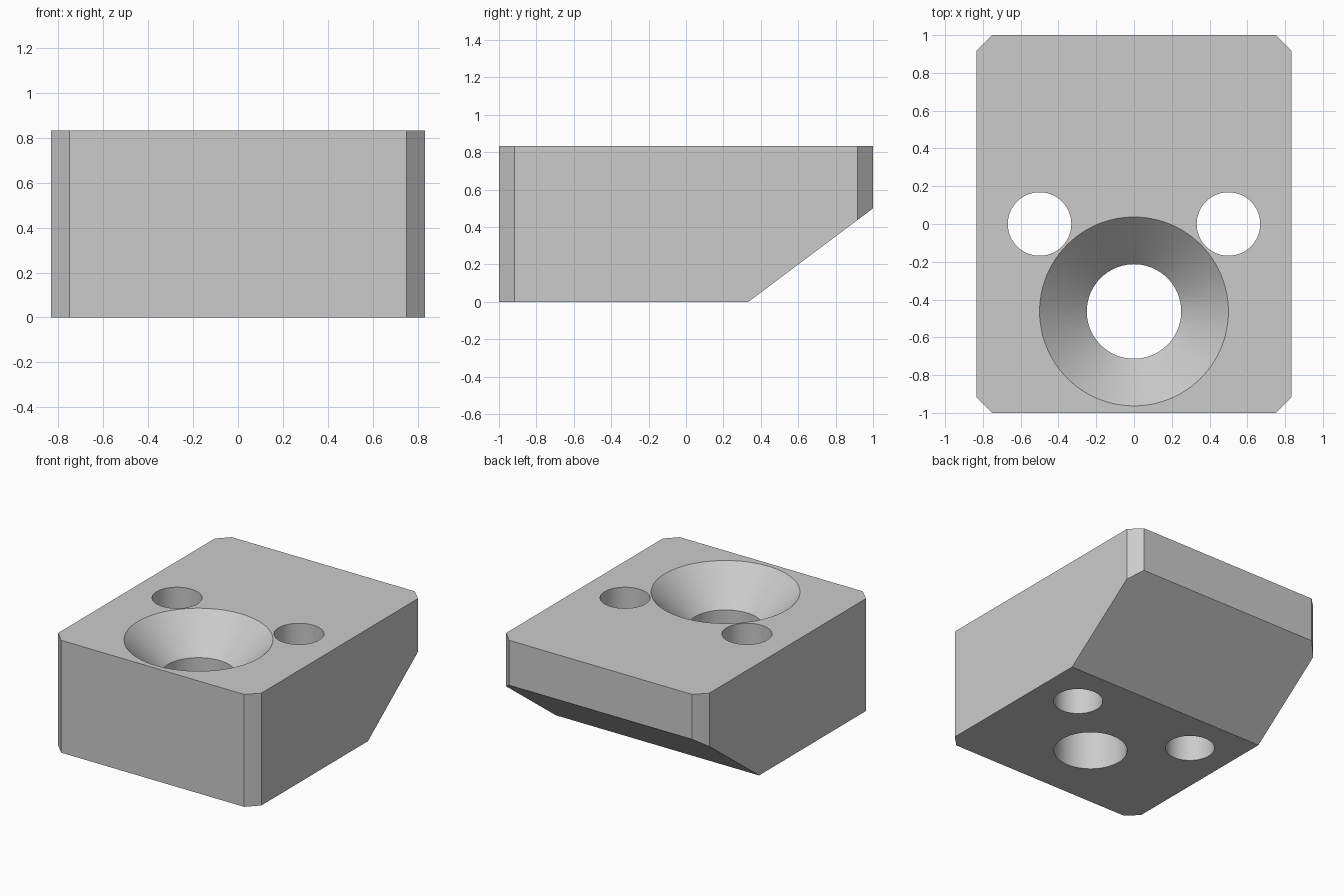
import bpy
import bmesh
import math
from mathutils import Matrix, Vector

HALF_W, HALF_L, HEIGHT = 0.833, 1.0, 0.833
CHAMFER = 0.083
SEGMENTS = 96

if "Cube" in bpy.data.objects:
    bpy.data.objects.remove(bpy.data.objects["Cube"])

grey = bpy.data.materials.new("light_grey")
grey.use_nodes = True
grey.diffuse_color = (0.6, 0.6, 0.6, 1)
grey.node_tree.nodes["Principled BSDF"].inputs["Base Color"].default_value = grey.diffuse_color


def finish(bm, name):
    bmesh.ops.recalc_face_normals(bm, faces=bm.faces)
    mesh = bpy.data.meshes.new(name)
    bm.to_mesh(mesh)
    bm.free()
    mesh.materials.append(grey)
    obj = bpy.data.objects.new(name, mesh)
    bpy.context.collection.objects.link(obj)
    return obj


def revolved(name, profile, x, y):
    """Solid of revolution from (radius, z) points running bottom to top."""
    bm = bmesh.new()
    rings = []
    for r, z in profile:
        rings.append(bmesh.ops.create_circle(
            bm, segments=SEGMENTS, radius=r,
            matrix=Matrix.Translation((x, y, z)))["verts"])
    for low, high in zip(rings, rings[1:]):
        for i in range(SEGMENTS):
            j = (i + 1) % SEGMENTS
            bm.faces.new((low[i], low[j], high[j], high[i]))
    bm.faces.new(rings[0])
    bm.faces.new(rings[-1])
    return finish(bm, name)


# Block with chamfered vertical corners
bm = bmesh.new()
bmesh.ops.create_cube(bm, size=2, matrix=Matrix.Translation((0, 0, HEIGHT / 2))
                      @ Matrix.Diagonal((HALF_W, HALF_L, HEIGHT / 2, 1)))
corners = [e for e in bm.edges
           if abs(e.verts[0].co.z - e.verts[1].co.z) > HEIGHT / 2]
bmesh.ops.bevel(bm, geom=corners, offset=CHAMFER, segments=1, affect='EDGES')

# Sloped underside at the back
cut = bmesh.ops.bisect_plane(
    bm, geom=bm.verts[:] + bm.edges[:] + bm.faces[:],
    plane_co=Vector((0, 0.333, 0)), plane_no=Vector((0, 0.5, -0.667)),
    clear_outer=True)
bmesh.ops.contextual_create(
    bm, geom=[g for g in cut["geom_cut"] if isinstance(g, bmesh.types.BMEdge)])
block = finish(bm, "mounting_block")

# Countersunk main bore and two side bores
rim = 0.1
bores = [revolved("countersunk_bore",
                  [(0.25, -rim), (0.25, HEIGHT - 0.25),
                   (0.5, HEIGHT), (0.5, HEIGHT + rim)], 0, -0.463)]
for side, name in ((-1, "right_bore"), (1, "left_bore")):
    bores.append(revolved(name, [(0.168, -rim), (0.168, HEIGHT + rim)], side * 0.5, 0))

bpy.ops.object.select_all(action='DESELECT')
block.select_set(True)
bpy.context.view_layer.objects.active = block
for bore in bores:
    bore.hide_render = True
    mod = block.modifiers.new(bore.name, 'BOOLEAN')
    mod.operation = 'DIFFERENCE'
    mod.solver = 'EXACT'
    mod.object = bore
    bpy.ops.object.modifier_apply(modifier=mod.name)
    bpy.data.objects.remove(bore)

bpy.ops.object.shade_smooth_by_angle(angle=math.radians(25))
